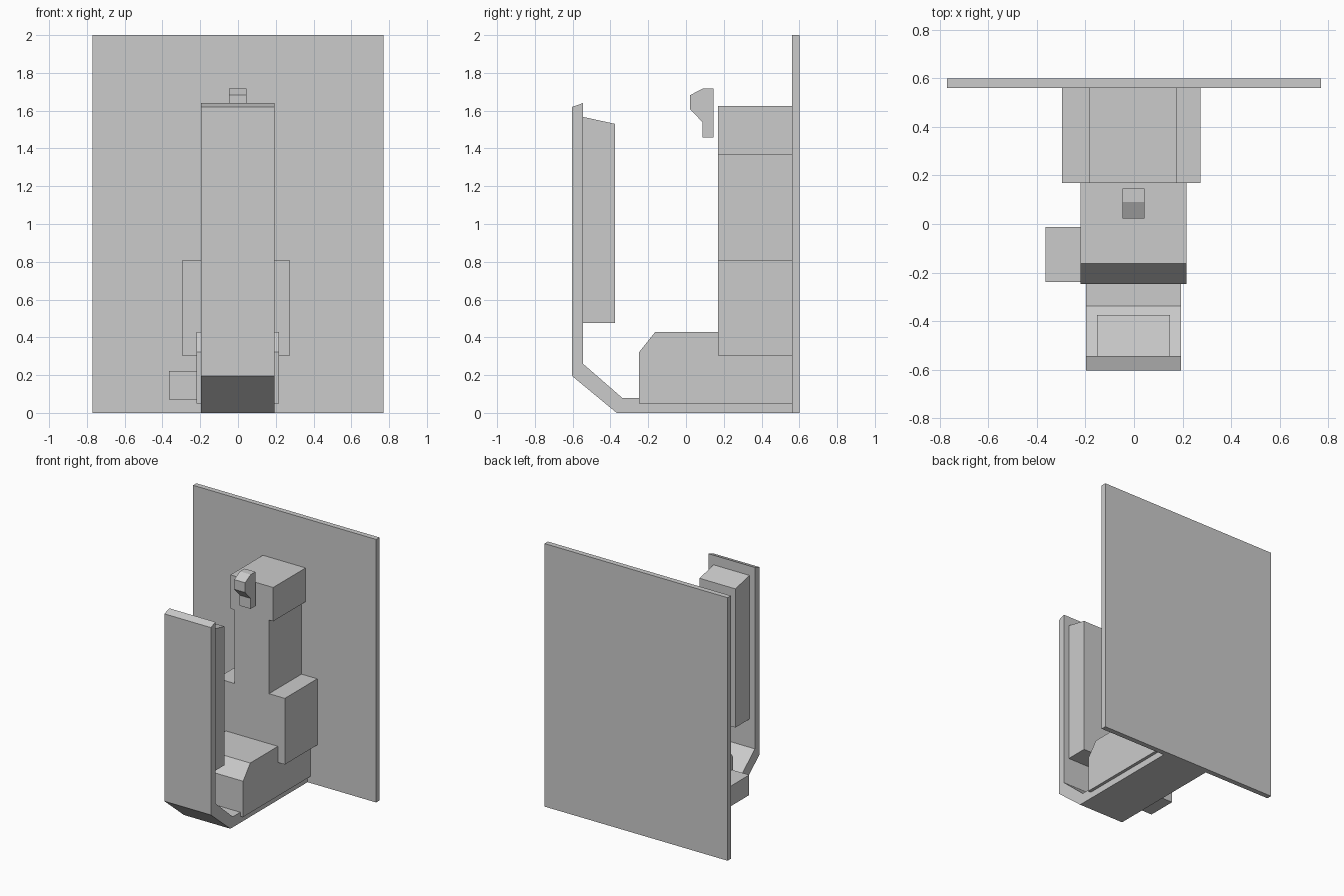
import bpy, bmesh
from mathutils import Vector

if "Cube" in bpy.data.objects:
    bpy.data.objects.remove(bpy.data.objects["Cube"])


def prism(name, outline, axis, lo, hi):
    """Extrude a flat outline along x (points are y,z) or y (points are x,z)."""
    bm = bmesh.new()
    if axis == 'x':
        pts = [(lo, a, b) for a, b in outline]
        offset = Vector((hi - lo, 0, 0))
    else:
        pts = [(a, lo, b) for a, b in outline]
        offset = Vector((0, hi - lo, 0))
    face = bm.faces.new([bm.verts.new(p) for p in pts])
    ext = bmesh.ops.extrude_face_region(bm, geom=[face], use_keep_orig=True)
    moved = [g for g in ext['geom'] if isinstance(g, bmesh.types.BMVert)]
    bmesh.ops.translate(bm, verts=moved, vec=offset)
    bmesh.ops.recalc_face_normals(bm, faces=bm.faces)
    mesh = bpy.data.meshes.new(name)
    bm.to_mesh(mesh)
    bm.free()
    obj = bpy.data.objects.new(name, mesh)
    bpy.context.collection.objects.link(obj)
    return obj


def box(name, x, y, z):
    return prism(name, [(y[0], z[0]), (y[1], z[0]), (y[1], z[1]), (y[0], z[1])],
                 'x', *x)


# Large flat back plate
box("back_plate", (-0.77, 0.77), (0.56, 0.60), (0, 2))

# Bent strip: floor, sloped corner and upright front cover
prism("front_cover", [(0.56, 0), (-0.367, 0), (-0.603, 0.195), (-0.603, 1.62),
                      (-0.545, 1.64), (-0.545, 0.26), (-0.338, 0.08),
                      (0.56, 0.08)], 'x', -0.197, 0.193)

# Raised pad on the inside of the cover
prism("cover_pad", [(-0.545, 0.475), (-0.375, 0.475), (-0.375, 1.53),
                    (-0.545, 1.567)], 'x', -0.153, 0.149)

# Chamfered block on the floor
prism("lower_block", [(-0.248, 0.05), (0.56, 0.05), (0.56, 0.428),
                      (-0.163, 0.428), (-0.248, 0.322)], 'x', -0.221, 0.217)

# Small block on the side of the lower block
box("side_knob", (-0.364, -0.221), (-0.24, -0.012), (0.07, 0.223))

# Stepped column: wide foot, narrow neck, wider head
prism("column", [(-0.297, 0.305), (0.275, 0.305), (0.275, 0.808),
                 (0.142, 0.808), (0.142, 1.368), (0.177, 1.368),
                 (0.177, 1.625), (-0.183, 1.625), (-0.183, 1.368),
                 (-0.148, 1.368), (-0.148, 0.808), (-0.297, 0.808)],
      'y', 0.17, 0.56)

# Small latch in front of the column head
prism("latch", [(0.088, 1.458), (0.146, 1.458), (0.146, 1.718), (0.09, 1.718),
                (0.022, 1.682), (0.022, 1.608), (0.088, 1.538)],
      'x', -0.047, 0.044)
